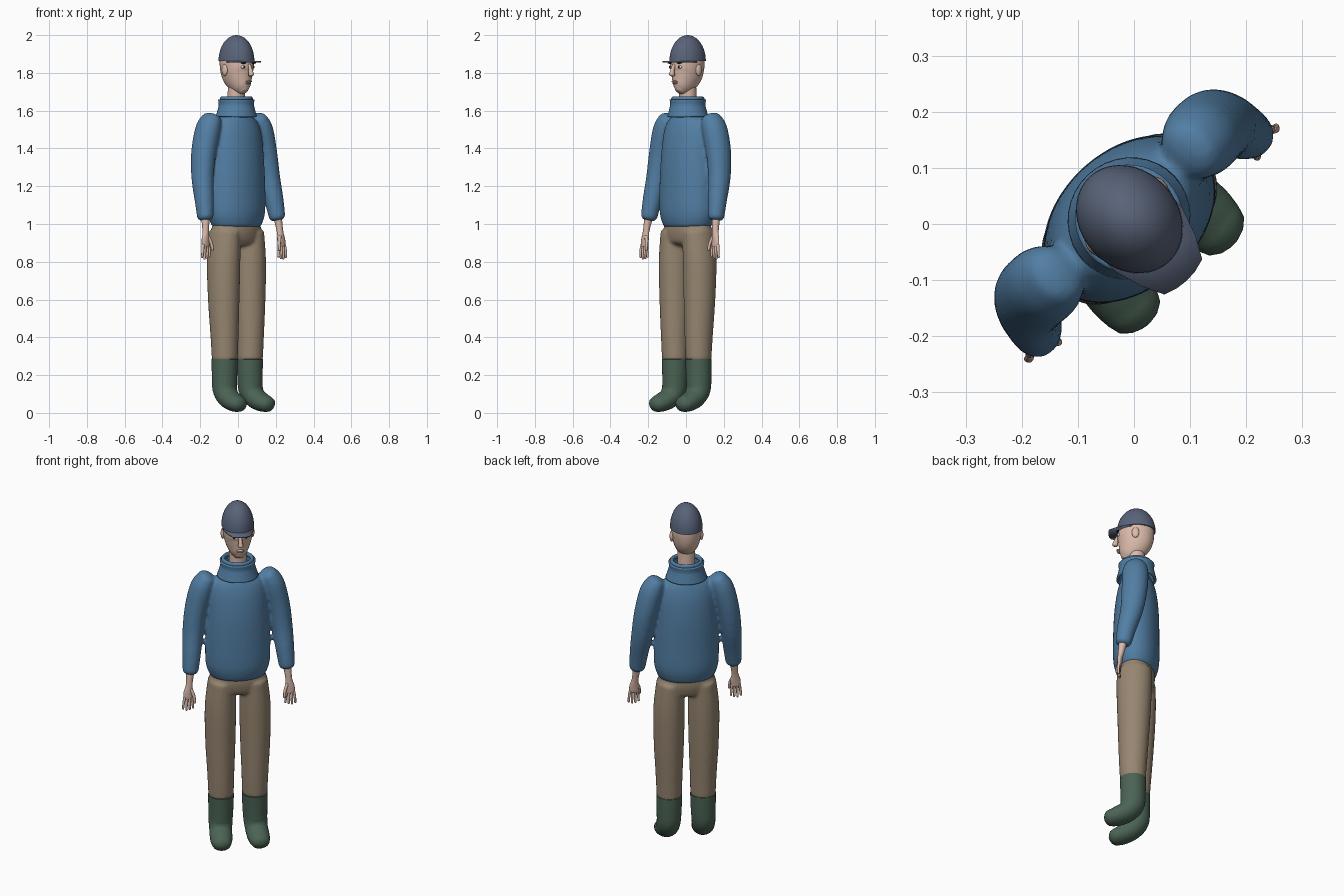
import bpy, bmesh, math
from mathutils import Vector, Matrix

if "Cube" in bpy.data.objects:
    bpy.data.objects.remove(bpy.data.objects["Cube"])

TURN = math.radians(43)  # the figure stands turned to its left


def material(name, rgb):
    m = bpy.data.materials.new(name)
    m.use_nodes = True
    m.diffuse_color = (*rgb, 1)
    m.node_tree.nodes["Principled BSDF"].inputs["Base Color"].default_value = (*rgb, 1)
    return m


BLUE = material("sweater blue", (0.085, 0.21, 0.37))
TAN = material("trouser tan", (0.31, 0.24, 0.165))
GREEN = material("boot green", (0.07, 0.125, 0.09))
SLATE = material("cap slate", (0.10, 0.125, 0.19))
SKIN = material("skin", (0.70, 0.49, 0.40))
WHITE = material("eye white", (0.75, 0.73, 0.68))
DARK = material("dark brown", (0.02, 0.016, 0.013))


def loft(bm, rings, caps=(0.01, 0.01), sides=28, steps=4):
    """Smooth tube through rings (x, y, z, half width, half depth) with rounded ends."""
    pts = [Vector(r) for r in rings]
    pts = [pts[0]] + pts + [pts[-1]]
    path = []
    for a, b, c, d in zip(pts, pts[1:], pts[2:], pts[3:]):
        for k in range(steps):
            t = k / steps
            path.append(b + (c - a) * (t / 2) + (2 * a - 5 * b + 4 * c - d) * (t * t / 2)
                        + (3 * b - a - 3 * c + d) * (t ** 3 / 2))
    path.append(pts[-1])
    n = len(path)
    sections = []
    for i, p in enumerate(path):
        ahead, behind = path[min(i + 1, n - 1)], path[max(i - 1, 0)]
        sections.append((p.xyz if len(p) == 3 else Vector(p[:3]),
                         (Vector(ahead[:3]) - Vector(behind[:3])).normalized(), p[3], p[4]))
    bulge = [math.radians(a) for a in (30, 55, 75, 87)]

    def dome(sec, height):
        c, t, w, d = sec
        return [(c + t * height * math.sin(a), t, w * math.cos(a), d * math.cos(a)) for a in bulge]
    if caps:
        sections = dome(sections[0], -caps[0])[::-1] + sections + dome(sections[-1], caps[1])
    loops = []
    for c, t, w, d in sections:
        side = (Vector((1, 0, 0)) - t * t.x).normalized()
        other = t.cross(side)
        loops.append([bm.verts.new(c + side * w * math.cos(q) + other * d * math.sin(q))
                      for q in (math.tau * j / sides for j in range(sides))])
    for a, b in zip(loops, loops[1:]):
        for j in range(sides):
            k = (j + 1) % sides
            bm.faces.new((a[j], a[k], b[k], b[j]))
    if caps:
        bm.faces.new(loops[0][::-1])
        bm.faces.new(loops[-1])


def ball(bm, centre, size, segments=24):
    mat = Matrix.Translation(centre) @ Matrix.Diagonal((*size, 1))
    return bmesh.ops.create_uvsphere(bm, u_segments=segments, v_segments=segments // 2,
                                     radius=1, matrix=mat)["verts"]


def finish(name, bm, mat, mirror=False, blend=0, thick=0, angle=60):
    bmesh.ops.recalc_face_normals(bm, faces=bm.faces)
    me = bpy.data.meshes.new(name)
    bm.to_mesh(me)
    bm.free()
    me.materials.append(mat)
    ob = bpy.data.objects.new(name, me)
    bpy.context.collection.objects.link(ob)
    ob.rotation_euler.z = TURN
    bpy.ops.object.select_all(action='DESELECT')
    ob.select_set(True)
    bpy.context.view_layer.objects.active = ob
    bpy.ops.object.shade_smooth_by_angle(angle=math.radians(angle))
    if mirror:
        ob.modifiers.new("Mirror", 'MIRROR').use_mirror_merge = False
    if thick:
        s = ob.modifiers.new("Solidify", 'SOLIDIFY')
        s.thickness = thick
    if blend:
        r = ob.modifiers.new("Remesh", 'REMESH')
        r.mode, r.voxel_size, r.use_smooth_shade = 'VOXEL', 0.009, True
        s = ob.modifiers.new("Smooth", 'SMOOTH')
        s.factor, s.iterations = 0.5, blend
    return ob


# Sweater: torso and both sleeves blended together
bm = bmesh.new()
loft(bm, [(0, .012, .99, .150, .106), (0, .012, 1.06, .173, .122), (0, .012, 1.2, .174, .123),
          (0, .014, 1.35, .166, .119), (0, .016, 1.47, .156, .106), (0, .016, 1.54, .135, .087),
          (0, .014, 1.58, .085, .068)], (.018, .012), 40)
for s in (1, -1):
    loft(bm, [(s * .165, .028, 1.555, .050, .060), (s * .19, .030, 1.5, .064, .071),
              (s * .221, .030, 1.38, .062, .070), (s * .24, .018, 1.25, .057, .062),
              (s * .253, -.01, 1.12, .050, .051), (s * .26, -.025, 1.035, .043, .044)], (.03, .02))
finish("sweater", bm, BLUE, blend=8)

# Collar: flared tube with a rolled rim
bm = bmesh.new()
loft(bm, [(0, .013, 1.565, .098, .094), (0, .013, 1.6, .086, .086), (0, .013, 1.63, .079, .080),
          (0, .013, 1.66, .082, .083)], None, 36)
finish("collar", bm, BLUE, thick=.014)
bm = bmesh.new()
rim = [bm.verts.new((.078 + .010 * math.cos(a), 0, .013 * math.sin(a)))
       for a in (math.tau * i / 12 for i in range(12))]
edges = [bm.edges.new((rim[i], rim[i - 1])) for i in range(12)]
bmesh.ops.spin(bm, geom=rim + edges, cent=(0, 0, 0), axis=(0, 0, 1), angle=math.tau,
               steps=40, use_merge=True)
bmesh.ops.remove_doubles(bm, verts=bm.verts, dist=.0005)
bmesh.ops.translate(bm, verts=bm.verts, vec=(0, .013, 1.662))
finish("collar_rim", bm, BLUE)

# Trousers: hips and two legs blended together
bm = bmesh.new()
loft(bm, [(0, .012, 1.02, .14, .095), (0, .012, .96, .156, .099), (0, .012, .91, .155, .09)],
     (.01, .03), 40)
for s in (1, -1):
    loft(bm, [(s * .085, .012, .96, .074, .094), (s * .093, .012, .8, .084, .094),
              (s * .094, .010, .6, .081, .086), (s * .092, .006, .4, .072, .076),
              (s * .091, .005, .28, .068, .069)], (.01, .005))
finish("trousers", bm, TAN, blend=5)

# Boots: soft shaft bending into a drooping toe
bm = bmesh.new()
loft(bm, [(.091, .005, .285, .069, .070), (.092, .006, .2, .067, .068),
          (.094, .002, .128, .064, .066), (.097, -.028, .082, .061, .056),
          (.101, -.075, .058, .060, .050), (.104, -.108, .048, .054, .044)], (.004, .04))
finish("boots", bm, GREEN, mirror=True)

# Hands: wrist and palm, four fanned fingers and a thumb
bm = bmesh.new()
loft(bm, [(.262, -.028, 1.03, .022, .022), (.269, -.038, .96, .018, .016),
          (.273, -.042, .92, .026, .013), (.275, -.044, .885, .027, .010)], (.005, .01), 16)
for i in range(4):
    f = i - 1.5
    drop = .075 - .008 * abs(f - .2)
    loft(bm, [(.275 + f * .013, -.044, .89, .0075, .0085),
              (.276 + f * .016, -.048, .89 - drop / 2, .007, .0075),
              (.276 + f * .018, -.046, .89 - drop, .006, .006)], (.004, .006), 10, 3)
loft(bm, [(.260, -.046, .935, .009, .009), (.246, -.056, .90, .0085, .0085),
          (.242, -.062, .865, .007, .007)], (.004, .006), 10, 3)
finish("hands", bm, SKIN, mirror=True)

# Neck and head with a narrow jaw
bm = bmesh.new()
loft(bm, [(0, .014, 1.56, .052, .052), (0, .014, 1.65, .047, .046), (0, .01, 1.76, .046, .046)])
finish("neck", bm, SKIN)
bm = bmesh.new()
loft(bm, [(0, -.046, 1.703, .024, .030), (0, -.034, 1.722, .044, .053), (0, -.012, 1.76, .064, .081),
          (0, .004, 1.80, .076, .096), (0, .010, 1.85, .082, .099), (0, .012, 1.89, .078, .094)],
     (.008, .05), 36)
finish("head", bm, SKIN)

# Nose and lips
bm = bmesh.new()
loft(bm, [(0, -.088, 1.842, .009, .008), (0, -.097, 1.815, .010, .012),
          (0, -.102, 1.79, .015, .016)], (.005, .008), 16)
for z, w in ((1.754, .021), (1.746, .018)):
    ball(bm, (0, -.084 if w > .02 else -.081, z), (w, .010, .005), 16)
finish("nose_and_lips", bm, SKIN)

# Ears
bm = bmesh.new()
ball(bm, (.080, .018, 1.815), (.011, .020, .031))
finish("ears", bm, SKIN, mirror=True)

# Eyes, pupils and brows
bm = bmesh.new()
ball(bm, (.034, -.076, 1.831), (.013, .010, .009), 16)
finish("eyes", bm, WHITE, mirror=True)
bm = bmesh.new()
ball(bm, (.034, -.084, 1.831), (.006, .004, .006), 12)
finish("pupils", bm, DARK, mirror=True)
bm = bmesh.new()
ball(bm, (.036, -.082, 1.852), (.018, .007, .004), 12)
finish("eyebrows", bm, DARK, mirror=True)

# Cap: half-egg crown and a flat brim
bm = bmesh.new()
ball(bm, (0, .012, 1.862), (.087, .104, .138), 40)
cut = bmesh.ops.bisect_plane(bm, geom=bm.verts[:] + bm.edges[:] + bm.faces[:],
                             plane_co=(0, 0, 1.8625), plane_no=(0, 0, 1), clear_inner=True)
bmesh.ops.holes_fill(bm, edges=[e for e in bm.edges if e.is_boundary])
finish("cap_crown", bm, SLATE, angle=40)
bm = bmesh.new()
half = [(.084, .0), (.082, -.04), (.066, -.09), (.046, -.129), (.022, -.136)]
outline = half + [(0, -.138)] + [(-x, y) for x, y in reversed(half)]
bm.faces.new([bm.verts.new((x, y, 1.862)) for x, y in outline])
finish("cap_brim", bm, SLATE, thick=.008, angle=30)
